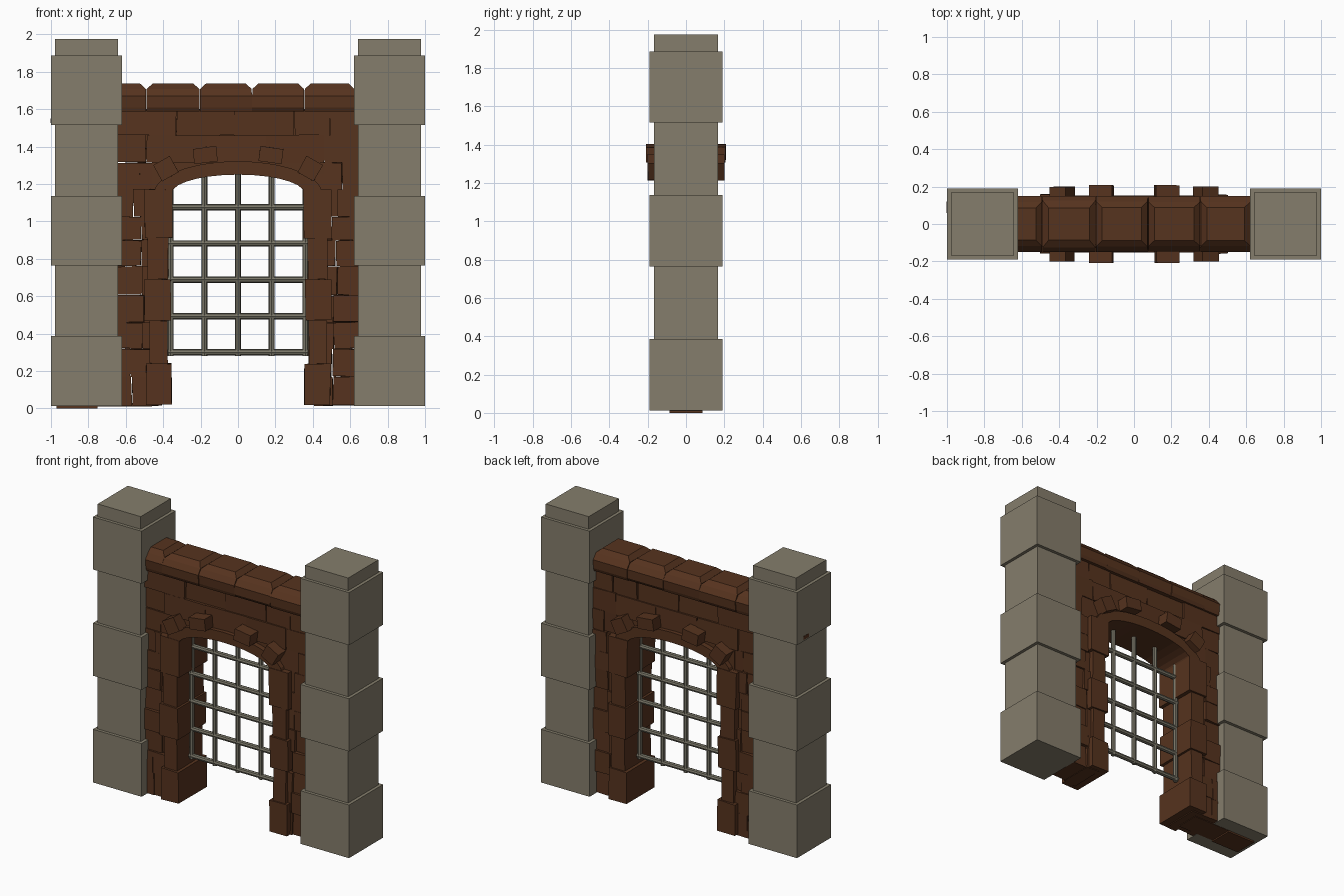
import bpy, bmesh, math, random
from mathutils import Matrix, Vector

if "Cube" in bpy.data.objects:
    bpy.data.objects.remove(bpy.data.objects["Cube"])

random.seed(4)


def mat(name, rgb):
    m = bpy.data.materials.new(name)
    m.diffuse_color = (*rgb, 1)
    m.use_nodes = True
    m.node_tree.nodes["Principled BSDF"].inputs["Base Color"].default_value = m.diffuse_color
    return m


STONE = mat("pillar_stone", (0.235, 0.207, 0.15))
BROWN = mat("brown_brick", (0.093, 0.033, 0.013))
IRON = mat("old_iron", (0.19, 0.178, 0.135))


def finish(name, bm, m):
    bmesh.ops.recalc_face_normals(bm, faces=bm.faces)
    me = bpy.data.meshes.new(name)
    bm.to_mesh(me)
    bm.free()
    me.materials.append(m)
    ob = bpy.data.objects.new(name, me)
    bpy.context.collection.objects.link(ob)
    return ob


def box(bm, x0, x1, y0, y1, z0, z1, jitter=0.0, tilt=0.0):
    """Box between two corners, optionally roughened and turned about y."""
    c = Vector(((x0 + x1) / 2, (y0 + y1) / 2, (z0 + z1) / 2))
    mx = (Matrix.Translation(c) @ Matrix.Rotation(tilt, 4, 'Y')
          @ Matrix.Diagonal((x1 - x0, y1 - y0, z1 - z0, 1)))
    vs = bmesh.ops.create_cube(bm, size=1, matrix=mx)['verts']
    for v in vs:
        v.co += Vector([random.uniform(-jitter, jitter) for _ in range(3)])
    return vs


def prism(bm, pts, depth):
    """Extrude an x-z outline through the wall thickness."""
    f = bm.faces.new([bm.verts.new((x, -depth, z)) for x, z in pts])
    r = bmesh.ops.extrude_face_region(bm, geom=[f])['geom']
    bmesh.ops.translate(bm, vec=(0, 2 * depth, 0),
                        verts=[g for g in r if isinstance(g, bmesh.types.BMVert)])


# Pillars: wide and narrow blocks in turn
levels = [0.012, 0.387, 0.765, 1.137, 1.515, 1.886, 1.975]
for side, name in ((-1, "left_pillar"), (1, "right_pillar")):
    bm = bmesh.new()
    for i in range(6):
        h = 0.19 if i % 2 == 0 else 0.168
        cx = side * 0.81
        box(bm, cx - h, cx + h, -h, h, levels[i], levels[i + 1])
    finish(name, bm, STONE)

# Side wall bricks, left and right of the gate
courses = [0.015, 0.17, 0.32, 0.46, 0.605, 0.76, 0.9, 1.025, 1.17, 1.315]
bm = bmesh.new()
for side in (-1, 1):
    for i in range(len(courses) - 1):
        z0, z1 = courses[i], courses[i + 1]
        split = random.uniform(0.5, 0.585)
        for a, b in ((0.41, split - 0.001), (split + 0.001, 0.665)):
            d = random.uniform(0.105, 0.128)
            x0, x1 = sorted((side * a, side * b))
            box(bm, x0, x1, -d, d, z0 + 0.001, z1 - 0.001, 0.004)
finish("side_wall_bricks", bm, BROWN)

# Upper wall bricks in staggered courses above the arch
bm = bmesh.new()
for k, (z0, z1) in enumerate(((1.315, 1.46), (1.46, 1.595))):
    edges = [-0.67, -0.49, -0.17, 0.15, 0.46, 0.67] if k == 0 else \
            [-0.67, -0.33, -0.02, 0.3, 0.49, 0.67]
    for a, b in zip(edges, edges[1:]):
        d = random.uniform(0.108, 0.128)
        box(bm, a + 0.001, b - 0.001, -d, d, z0, z1, 0.004)
box(bm, -0.6, 0.6, -0.09, 0.09, 1.33, 1.6)
finish("upper_wall_bricks", bm, BROWN)

# Brick end that pokes through the left pillar, and the footing below it
bm = bmesh.new()
box(bm, -1.002, -0.7, 0.06, 0.12, 1.525, 1.55)
box(bm, -0.97, -0.75, -0.085, 0.085, 0.0, 0.02)
box(bm, -0.76, -0.46, -0.085, 0.085, 0.01, 0.03)
finish("wall_core_ends", bm, BROWN)


# Arch ring and the filling over it
def arc(rx, rz, n=14):
    return [(rx * math.cos(math.pi * i / n), 1.15 + rz * math.sin(math.pi * i / n))
            for i in range(n + 1)]


bm = bmesh.new()
prism(bm, arc(0.45, 0.172) + arc(0.355, 0.1)[::-1], 0.152)
finish("arch_ring", bm, BROWN)
bm = bmesh.new()
prism(bm, arc(0.41, 0.14) + [(-0.46, 1.15), (-0.46, 1.34), (0.46, 1.34), (0.46, 1.15)], 0.115)
finish("arch_filling", bm, BROWN)

# Jamb blocks stacked beside the opening
jamb = [(0.02, 0.24, 0.355, 0.492, 0.158), (0.24, 0.47, 0.377, 0.475, 0.146),
        (0.47, 0.69, 0.36, 0.5, 0.158), (0.69, 0.91, 0.372, 0.482, 0.148),
        (0.91, 1.17, 0.35, 0.5, 0.158)]
bm = bmesh.new()
for side in (-1, 1):
    for z0, z1, a, b, d in jamb:
        x0, x1 = sorted((side * a, side * b))
        box(bm, x0, x1, -d, d, z0, z1, 0.003)
finish("jamb_blocks", bm, BROWN)

# Projecting stones over the arch, on both faces of the wall
bm = bmesh.new()
for side in (-1, 1):
    for x, z, tilt, w, h, d in ((0.385, 1.282, 0.5, 0.1, 0.1, 0.2),
                                (0.175, 1.355, 0.13, 0.125, 0.08, 0.208)):
        box(bm, side * x - w / 2, side * x + w / 2, -d, d,
            z - h / 2, z + h / 2, 0.002, side * tilt)
finish("arch_stones", bm, BROWN)

# Coping stones with chamfered tops and ends
bm = bmesh.new()
cuts = [-0.77, -0.49, -0.205, 0.075, 0.355, 0.625, 0.75]
for a, b in zip(cuts, cuts[1:]):
    rings = []
    for z, d, e in ((1.588, 0.135, 0.001), (1.61, 0.146, 0.001), (1.67, 0.147, 0.001),
                    (1.708, 0.122, 0.002), (1.737, 0.088, 0.034)):
        d += random.uniform(-0.004, 0.004)
        rings.append([bm.verts.new(p) for p in ((a + e, -d, z), (b - e, -d, z),
                                                (b - e, d, z), (a + e, d, z))])
    bm.faces.new(rings[0])
    bm.faces.new(rings[-1])
    for r, s in zip(rings, rings[1:]):
        for i in range(4):
            j = (i + 1) % 4
            bm.faces.new((r[i], r[j], s[j], s[i]))
finish("coping_stones", bm, BROWN)


# Portcullis of crossing iron bars
def bar(bm, length, centre, rot, r):
    bmesh.ops.create_cone(bm, cap_ends=True, segments=8, radius1=r, radius2=r,
                          depth=length, matrix=Matrix.Translation(centre) @ rot)


bm = bmesh.new()
for i in range(-2, 3):
    top = 1.27 if abs(i) < 2 else 1.19
    bar(bm, top - 0.28, (i * 0.18, 0, (top + 0.28) / 2), Matrix.Identity(4), 0.016)
for z in (0.3, 0.492, 0.688, 0.882, 1.075):
    bar(bm, 0.75, (0, 0, z), Matrix.Rotation(math.pi / 2, 4, 'Y'), 0.017)
finish("portcullis", bm, IRON)
